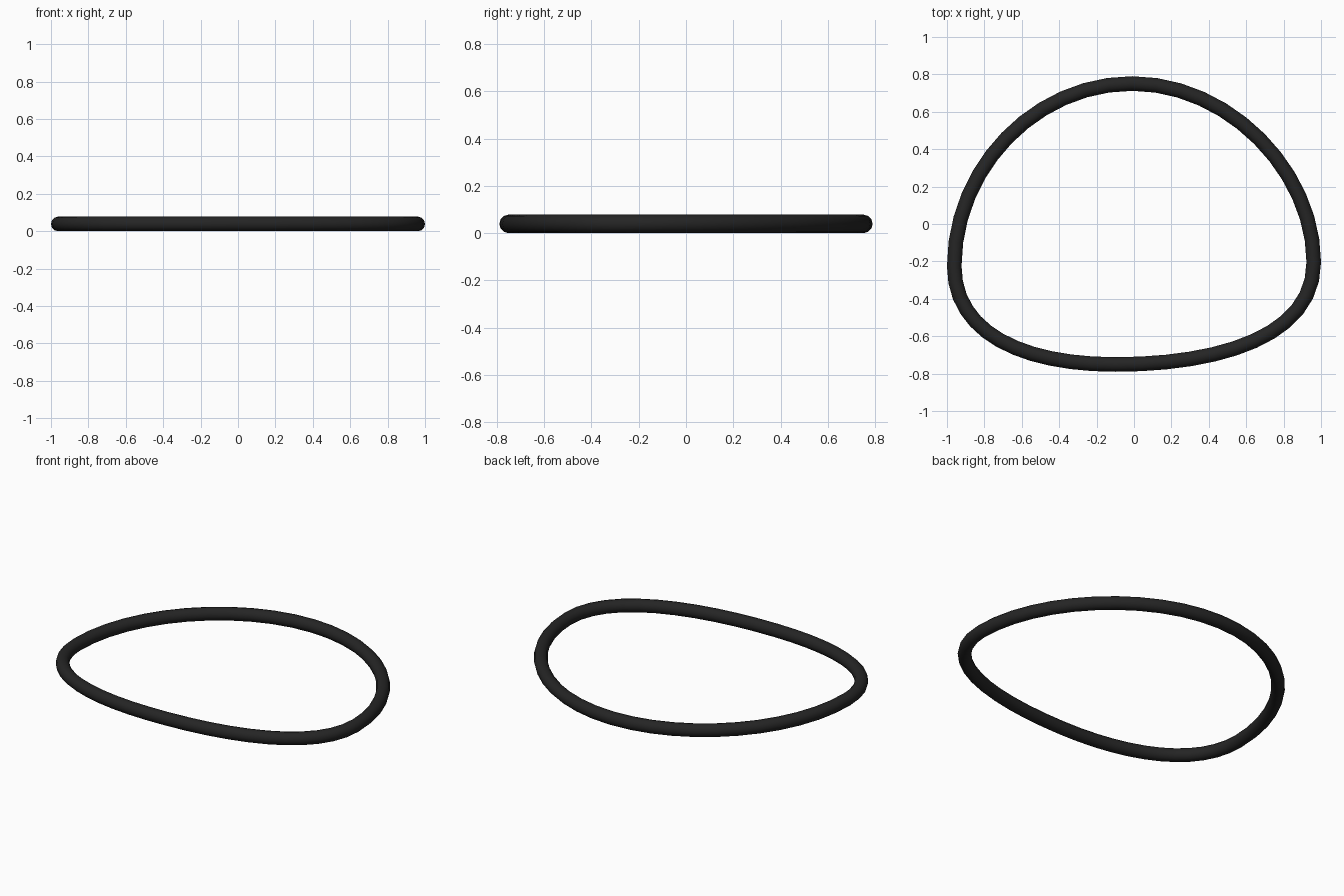
import bpy

if "Cube" in bpy.data.objects:
    bpy.data.objects.remove(bpy.data.objects["Cube"])

R = 0.039  # tube radius

# Control points: position, incoming handle, outgoing handle (counter-clockwise from the back)
points = [
    ((-0.01, 0.751), (0.51, 0.751), (-0.53, 0.751)),
    ((-0.961, -0.225), (-0.961, 0.30), (-0.961, -0.58)),
    ((-0.10, -0.751), (-0.60, -0.751), (0.46, -0.751)),
    ((0.961, -0.205), (0.961, -0.60), (0.961, 0.28)),
]

# Closed rounded path with a circular section
curve = bpy.data.curves.new("rim_tube", "CURVE")
curve.dimensions = "3D"
curve.resolution_u = 12
curve.bevel_depth = R
curve.bevel_resolution = 4
spline = curve.splines.new("BEZIER")
spline.bezier_points.add(len(points) - 1)
spline.use_cyclic_u = True
for bp, (co, left, right) in zip(spline.bezier_points, points):
    bp.handle_left_type = bp.handle_right_type = "FREE"
    bp.co = (*co, R)
    bp.handle_left = (*left, R)
    bp.handle_right = (*right, R)

rim = bpy.data.objects.new("rim_tube", curve)
bpy.context.collection.objects.link(rim)

# Black finish
black = bpy.data.materials.new("black")
black.diffuse_color = (0.018, 0.018, 0.018, 1)
black.use_nodes = True
black.node_tree.nodes["Principled BSDF"].inputs["Base Color"].default_value = black.diffuse_color
curve.materials.append(black)

# Turn into a smooth mesh
bpy.context.view_layer.objects.active = rim
rim.select_set(True)
bpy.ops.object.convert(target="MESH")
bpy.ops.object.shade_smooth()
